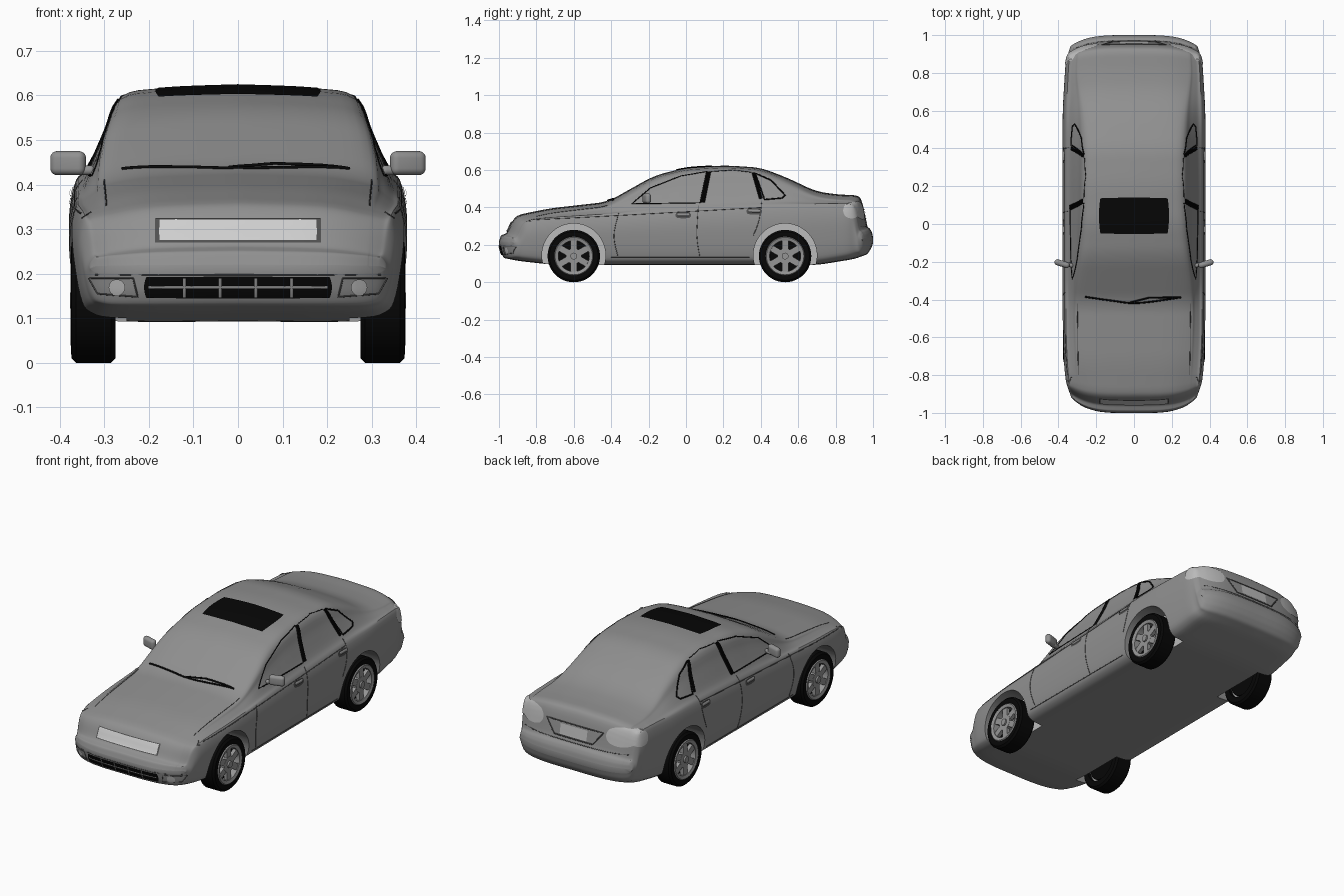
import bpy
import bmesh
from math import sin, pi, radians
from mathutils import Vector, Matrix
from mathutils.bvhtree import BVHTree

cube = bpy.data.objects.get("Cube")
if cube:
    bpy.data.objects.remove(cube, do_unlink=True)


def material(name, value):
    mat = bpy.data.materials.new(name)
    colour = (value, value, value, 1)
    mat.diffuse_color = colour
    mat.use_nodes = True
    for node in mat.node_tree.nodes:
        if node.type == 'BSDF_PRINCIPLED':
            node.inputs["Base Color"].default_value = colour
    return mat


PAINT = material("body grey", 0.28)
BLACK = material("black", 0.002)
SEAM = material("seam grey", 0.08)
RIM = material("rim grey", 0.3)
LAMP = material("lamp grey", 0.5)
PLATE = material("plate grey", 0.62)


def add_object(name, bm, mat, smooth=True):
    mesh = bpy.data.meshes.new(name)
    bm.to_mesh(mesh)
    bm.free()
    mesh.materials.append(mat)
    obj = bpy.data.objects.new(name, mesh)
    bpy.context.collection.objects.link(obj)
    if smooth:
        make_smooth(obj)
    return obj


def activate(obj):
    bpy.ops.object.select_all(action='DESELECT')
    obj.select_set(True)
    bpy.context.view_layer.objects.active = obj


def make_smooth(obj):
    activate(obj)
    bpy.ops.object.shade_smooth_by_angle(angle=radians(35))


def lerp(a, b, t):
    return a + (b - a) * t


def spline(points, steps):
    """Smooth curve through 2D points."""
    n, out = len(points), []
    at = lambda i: Vector(points[max(0, min(n - 1, i))])
    for i in range(n - 1):
        a, b, c, d = at(i - 1), at(i), at(i + 1), at(i + 2)
        for k in range(steps):
            t = k / steps
            out.append(b + (c - a) * (t / 2) + (a * 2 - b * 5 + c * 4 - d) * (t * t / 2)
                       + (b * 3 - a - c * 3 + d) * (t ** 3 / 2))
    return out + [at(n - 1)]


# Body outlines along the length: (y, value)
TOP = [(-1, .22), (-.99, .25), (-.955, .265), (-.925, .34), (-.9, .36), (-.73, .395), (-.42, .43),
       (-.17, .57), (0, .613), (.21, .625), (.4, .613), (.55, .555), (.69, .487), (.8, .47),
       (.92, .465), (.945, .44), (.965, .3), (.985, .285), (.995, .265), (1, .24)]
BOTTOM = [(-1, .2), (-.99, .16), (-.975, .13), (-.9, .115), (-.7, .093), (.7, .093),
          (.9, .125), (.97, .15), (.99, .18), (1, .21)]
WIDTH = [(-1, .33), (-.9, .357), (-.8, .366), (-.6, .376), (.6, .376), (.9, .36), (1, .335)]
SHOULDER = [(-1, .32), (-.78, .34), (0, .385), (.5, .41), (1, .42)]
ROOF = [(-1, .28), (-.5, .3), (-.3, .295), (-.1, .272), (.1, .262), (.4, .258), (.6, .265),
        (.8, .29), (1, .28)]


def sample(table, y):
    y = max(-1, min(1, y))
    for (a, u), (b, v) in zip(table, table[1:]):
        if y <= b:
            return lerp(u, v, (y - a) / (b - a))
    return table[-1][1]


def blended(table, y):
    d = min(.05, .25 * (1 - abs(y)))
    return sum(sample(table, y + d * k / 3) for k in range(-3, 4)) / 7


def section(s):
    top, low, w, rw = (blended(t, s) for t in (TOP, BOTTOM, WIDTH, ROOF))
    belt = min(blended(SHOULDER, s), lerp(low, top, .85))
    edge = top - min(.025, .1 * (top - low))
    up = lambda t: lerp(low, belt, t)
    wall = lambda t, f: (lerp(.965 * w, rw, t), lerp(belt, edge, f))
    half = spline([(0, low), (.7 * w, low), (.9 * w, up(.05)), (.965 * w, up(.2)),
                   (w, up(.55)), (w, up(.8)), (.965 * w, belt), wall(.25, .18),
                   wall(.65, .62), (rw, edge), (.65 * rw, lerp(edge, top, .72)), (0, top)], 4)
    ring = half + [Vector((-p.x, p.y)) for p in half[-2:0:-1]]
    # Ends bow backwards towards the corners
    bow = (.13 if s < 0 else .09) * max(0, (abs(s) - .6) / .4) ** 2
    return [(p.x, s * (1 - bow * (p.x / .375) ** 4), p.y) for p in ring]


# Body shell lofted from cross-sections
bm = bmesh.new()
COUNT = 160
rings = [[bm.verts.new(p) for p in section(sin(pi / 2 * (2 * i / COUNT - 1)))]
         for i in range(COUNT + 1)]
for a, b in zip(rings, rings[1:]):
    for i in range(len(a)):
        j = (i + 1) % len(a)
        bm.faces.new((a[i], a[j], b[j], b[i]))
# Ends closed by strips joining lower and upper edges
for ring in (rings[0], rings[-1]):
    last = len(ring) // 2
    for side in (1, -1):
        for i in range(last // 2):
            corners = [ring[side * k] for k in (i, i + 1, last - 1 - i, last - i)]
            bm.faces.new(list(dict.fromkeys(corners)))
bmesh.ops.recalc_face_normals(bm, faces=bm.faces)
bm.normal_update()
surface = BVHTree.FromBMesh(bm)
body = add_object("body_shell", bm, PAINT, smooth=False)

# Wheel arches cut from the shell
AXLES = {"front": -.6, "rear": .53}
for y in AXLES.values():
    for side in (-1, 1):
        cut = bmesh.new()
        bmesh.ops.create_cone(cut, cap_ends=True, segments=48, radius1=.17, radius2=.17, depth=.3,
                              matrix=Matrix.Translation((side * .4, y, .144)) @ Matrix.Rotation(pi / 2, 4, 'Y'))
        cutter = add_object("arch_cutter", cut, PAINT, smooth=False)
        cutter.hide_render = True
        activate(body)
        mod = body.modifiers.new("arch", 'BOOLEAN')
        mod.operation, mod.object, mod.solver = 'DIFFERENCE', cutter, 'EXACT'
        bpy.ops.object.modifier_apply(modifier=mod.name)
        bpy.data.objects.remove(cutter, do_unlink=True)
make_smooth(body)
# Pale inner walls of the arches
body.data.materials.append(LAMP)
for face in body.data.polygons:
    if abs(face.normal.x) > .95 and .24 < abs(face.center.x) < .26:
        face.material_index = 1

FRONT, BACK, ABOVE = Vector((0, -1, 0)), Vector((0, 1, 0)), Vector((0, 0, 1))
SIDES = {"right": Vector((-1, 0, 0)), "left": Vector((1, 0, 0))}


def project(d, u, v):
    """Point and normal on the shell seen from direction d."""
    p = Vector((0, u, v)) if d.x else Vector((u, 0, v)) if d.y else Vector((u, v, 0))
    hit = surface.ray_cast(p + d * 3, -d)
    if hit[0] is None:
        hit = surface.find_nearest(p + d)
    return hit[0], hit[1]


def trim(name, d, points, size, mat, closed=False, curved=False):
    """Thin bead following the shell."""
    if curved:
        path = spline(points, 8)
    else:
        ends = points[1:] + points[:1] if closed else points[1:]
        path = [Vector(a).lerp(Vector(b), k / 10) for a, b in zip(points, ends) for k in range(10)]
        path += [] if closed else [Vector(points[-1])]
    curve = bpy.data.curves.new(name, 'CURVE')
    curve.dimensions, curve.bevel_depth, curve.bevel_resolution = '3D', size, 1
    line = curve.splines.new('POLY')
    line.points.add(len(path) - 1)
    line.use_cyclic_u = closed
    for point, p in zip(line.points, path):
        point.co = (*project(d, *p)[0], 1)
    curve.materials.append(mat)
    obj = bpy.data.objects.new(name, curve)
    bpy.context.collection.objects.link(obj)
    activate(obj)
    bpy.ops.object.convert(target='MESH')


def patch(name, d, centre, size, roundness, mat, lift=.004, n=16):
    """Thin plate lying on the shell; roundness 0 is a rectangle, 1 an ellipse."""
    bm = bmesh.new()
    grid = []
    for i in range(n + 1):
        for j in range(n + 1):
            a, b = 2 * i / n - 1, 2 * j / n - 1
            u = centre[0] + size[0] * a * (1 - roundness * b * b / 2) ** .5
            v = centre[1] + size[1] * b * (1 - roundness * a * a / 2) ** .5
            p, normal = project(d, u, v)
            grid.append(bm.verts.new(p + normal * lift))
    for i in range(n):
        for j in range(n):
            k = i * (n + 1) + j
            face = bm.faces.new((grid[k], grid[k + 1], grid[k + n + 2], grid[k + n + 1]))
            face.normal_update()
            if face.normal.dot(d) < 0:
                face.normal_flip()
    add_object(name, bm, mat)


# Side trim, seams, handles and mirrors
for side, d in SIDES.items():
    x = d.x
    trim(side + "_front_window_trim", d, [(-.29, .42), (-.19, .505), (-.03, .568), (.11, .592),
         (.075, .425)], .0028, BLACK, True)
    trim(side + "_rear_window_trim", d, [(.135, .592), (.25, .6), (.35, .588)], .002, BLACK)
    trim(side + "_quarter_window_trim", d, [(.37, .583), (.455, .545), (.53, .465), (.515, .45),
         (.42, .442)], .004, BLACK, True)
    for k in range(3):
        trim(side + "_middle_pillar", d, [(.08 + k * .008, .425), (.113 + k * .008, .59)], .005, BLACK)
        trim(side + "_rear_pillar", d, [(.395 + k * .006, .445), (.355 + k * .006, .585)], .004, BLACK)
    for name, path in {"front_door": [(-.365, .14), (-.385, .25), (-.36, .37)],
                       "middle_door": [(.075, .13), (.058, .25), (.066, .41)],
                       "rear_door": [(.36, .25), (.39, .33), (.405, .43)],
                       "shoulder": [(-.8, .335), (-.35, .358), (.4, .4)],
                       "sill": [(-.4, .132), (0, .132), (.34, .132)]}.items():
        trim(f"{side}_{name}_seam", d, path, .002, SEAM, curved=True)
    for end, y, z in (("front", -.015, .358), ("rear", .365, .378)):
        patch(f"{side}_{end}_handle_recess", d, (y, z), (.042, .017), .7, SEAM, n=6)
        trim(f"{side}_{end}_handle", d, [(y - .03, z + .003), (y + .03, z + .003)], .0095, PAINT)
    for part, place, size in (("mirror", (.381 * x, -.21, .448), (.082, .032, .054)),
                              ("mirror_arm", (.345 * x, -.215, .432), (.05, .022, .022))):
        bm = bmesh.new()
        bmesh.ops.create_cube(bm, size=1, matrix=Matrix.Translation(place)
                              @ Matrix.Rotation(.3 * x, 4, 'Z') @ Matrix.Diagonal((*size, 1)))
        bmesh.ops.bevel(bm, geom=bm.edges[:], offset=min(size) * .48, segments=5, affect='EDGES', profile=.5)
        add_object(f"{side}_{part}", bm, PAINT)
    # Lamps and bonnet seams
    trim(side + "_fog_lamp_surround", FRONT, [(.235 * x, .19), (.335 * x, .19), (.315 * x, .155),
         (.225 * x, .148)], .002, SEAM, True)
    patch(side + "_fog_lamp", FRONT, (.27 * x, .17), (.018, .018), 1, LAMP, n=8)
    patch(side + "_tail_lamp", BACK, (.265 * x, .383), (.078, .048), .9, LAMP)
    patch(side + "_tail_lamp_side", d, (.885, .383), (.045, .042), .9, LAMP)
    trim(side + "_bonnet_seam", ABOVE, [(.3 * x, -.42), (.295 * x, -.8)], .0018, SEAM)
    trim(side + "_headlamp_seam", FRONT, [(.33 * x, .338), (.35 * x, .325)], .0018, SEAM)

# Front end
patch("front_plate_frame", FRONT, (0, .296), (.184, .0275), 0, SEAM, .003)
patch("front_plate", FRONT, (0, .296), (.177, .024), 0, PLATE, .006)
patch("lower_grille", FRONT, (0, .17), (.21, .024), .1, BLACK, .003, 24)
trim("grille_bar", FRONT, [(-.2, .17), (.2, .17)], .005, PAINT)
for x in (-.12, -.04, .04, .12):
    trim("grille_post", FRONT, [(x, .148), (x, .19)], .005, PAINT)
trim("front_bumper_seam", FRONT, [(-.32, .198), (.32, .198)], .002, SEAM)

# Rear end
trim("rear_plate_recess", BACK, [(-.17, .388), (.17, .388), (.115, .318), (-.115, .318)], .0035, SEAM, True)
patch("rear_plate", BACK, (0, .352), (.08, .027), 0, LAMP)
trim("rear_bumper_seam", BACK, [(-.31, .3), (.31, .3)], .002, SEAM)

# Sunroof and wipers
patch("sunroof", ABOVE, (0, .044), (.185, .096), .15, BLACK)
trim("wiper_rail", ABOVE, [(-.26, -.385), (-.12, -.405), (.02, -.418), (.25, -.388)], .005, BLACK, curved=True)
trim("wiper_arm", ABOVE, [(-.02, -.415), (.08, -.39), (.24, -.388)], .005, BLACK)


def lathe(bm, profile):
    verts = [bm.verts.new((x, r, 0)) for r, x in profile]
    edges = [bm.edges.new((a, b)) for a, b in zip(verts, verts[1:] + verts[:1])]
    bmesh.ops.spin(bm, geom=verts + edges, cent=(0, 0, 0), axis=(1, 0, 0), angle=2 * pi, steps=48)
    bmesh.ops.remove_doubles(bm, verts=bm.verts, dist=.0001)
    bmesh.ops.recalc_face_normals(bm, faces=bm.faces)


# Wheel parts, outer face towards +x
tyre, rim, backing = bmesh.new(), bmesh.new(), bmesh.new()
lathe(tyre, [(.1, .044), (.113, .05), (.13, .048), (.14, .038), (.14, -.04), (.13, -.05), (.1, -.05)])
lathe(rim, [(.104, .046), (.1, .051), (.083, .046), (.081, -.03), (.1, -.03)])
for part, radius, depth, x in ((rim, .042, .03, .028), (rim, .018, .012, .046), (backing, .09, .05, -.014)):
    bmesh.ops.create_cone(part, cap_ends=True, segments=24, radius1=radius, radius2=radius, depth=depth,
                          matrix=Matrix.Translation((x, 0, 0)) @ Matrix.Rotation(pi / 2, 4, 'Y'))
for k in range(6):
    bmesh.ops.create_cube(rim, size=1, matrix=Matrix.Rotation(k * pi / 3, 4, 'X')
                          @ Matrix.Translation((.032, 0, .058)) @ Matrix.Diagonal((.02, .034, .066, 1)))
wheel = [add_object("tyre", tyre, BLACK), add_object("wheel_rim", rim, RIM),
         add_object("wheel_backing", backing, BLACK)]
for part in wheel:
    for end, y in AXLES.items():
        for side, d in SIDES.items():
            copy = bpy.data.objects.new(f"{end}_{side}_{part.name}", part.data)
            copy.location = (.325 * d.x, y, .14)
            copy.rotation_euler.z = 0 if d.x > 0 else pi
            bpy.context.collection.objects.link(copy)
for part in wheel:
    bpy.data.objects.remove(part, do_unlink=True)
